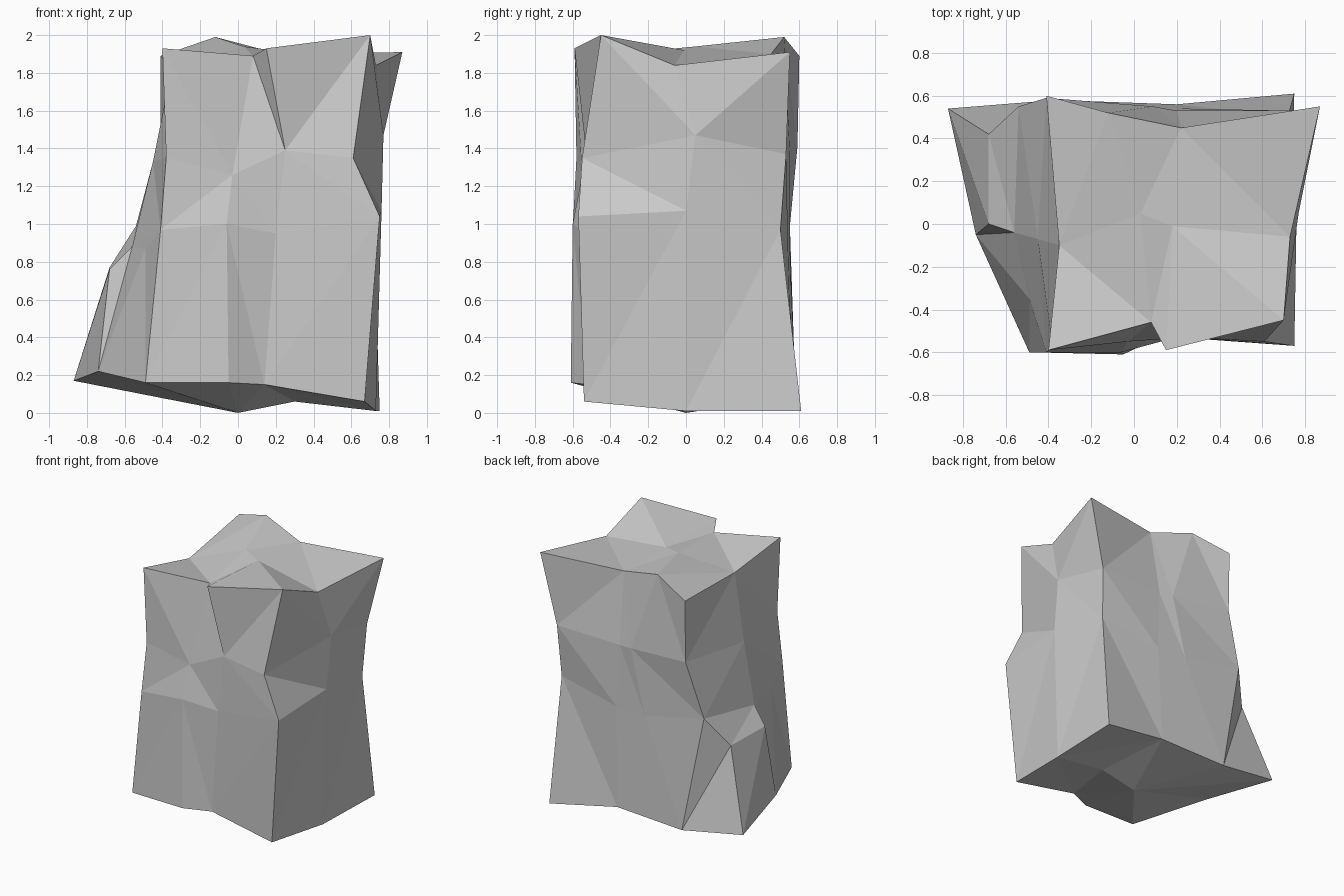
import bpy
import bmesh

default_cube = bpy.data.objects.get("Cube")
if default_cube:
    bpy.data.objects.remove(default_cube, do_unlink=True)

# One flat stone colour
stone = bpy.data.materials.new("stone_grey")
stone.use_nodes = True
grey = (0.6, 0.6, 0.6, 1.0)
stone.diffuse_color = grey
stone.node_tree.nodes["Principled BSDF"].inputs["Base Color"].default_value = grey

bm = bmesh.new()


def ring(front, right, back, left):
    """Loop around the block: front left to right, then round the back."""
    return [bm.verts.new(p) for p in front + [right] + back + [left]]


def add_face(*corners):
    bm.faces.new(corners)


def split_quad(low_left, low_right, high_right, high_left, slant):
    """Two triangles whose shared edge leans the way of the slant sign."""
    if slant == "/":
        add_face(low_left, low_right, high_right)
        add_face(low_left, high_right, high_left)
    else:
        add_face(low_left, low_right, high_left)
        add_face(low_right, high_right, high_left)


def wall(lower, upper, slants):
    """Band of facets between two loops; a dot leaves a gap."""
    count = len(lower)
    for i, slant in enumerate(slants):
        if slant != ".":
            j = (i + 1) % count
            split_quad(lower[i], lower[j], upper[j], upper[i], slant)


def cap(loop, inner, front_slants, back_slants):
    """Closes a loop with two rows of facets through the inner points."""
    middle = [loop[9]] + [bm.verts.new(p) for p in inner] + [loop[4]]
    rows = [loop[:4], middle, loop[8:4:-1]]
    for near, far, slants in zip(rows, rows[1:], (front_slants, back_slants)):
        for i, slant in enumerate(slants):
            split_quad(near[i], near[i + 1], far[i + 1], far[i], slant)


# Four chipped loops from the foot to the crown
foot = ring(
    front=[(-.49, -.6, .16), (-.05, -.61, .16), (.14, -.52, .15), (.67, -.54, .06)],
    right=(.73, 0, .01),
    back=[(.75, .61, .01), (.2, .56, .11), (-.37, .58, .09), (-.87, .54, .17)],
    left=(-.74, -.05, .22))
waist = ring(
    front=[(-.41, -.6, .97), (-.06, -.6, 1), (.2, -.53, .95), (.75, -.57, 1.04)],
    right=(.76, 0, 1.07),
    back=[(.72, .5, .97), (.22, .54, .88), (-.03, .55, .88), (-.54, .55, .99)],
    left=(-.56, -.04, .88))
chest = ring(
    front=[(-.38, -.58, 1.35), (-.03, -.55, 1.26), (.25, -.53, 1.39), (.61, -.55, 1.35)],
    right=(.77, .05, 1.47),
    back=[(.74, .53, 1.37), (.2, .53, 1.36), (.09, .55, 1.37), (-.41, .59, 1.41)],
    left=(-.45, -.07, 1.33))
crown = ring(
    front=[(-.4, -.59, 1.93), (.08, -.46, 1.89), (.15, -.59, 1.93), (.7, -.45, 2)],
    right=(.73, -.06, 1.84),
    back=[(.87, .55, 1.91), (.22, .45, 1.9), (-.12, .52, 1.99), (-.41, .6, 1.89)],
    left=(-.35, -.1, 1.83))

# Walls, with the lower left corner left open for the ledge
wall(foot, waist, "/\\///\\/...")
wall(waist, chest, "/\\\\\\\\\\\\\\/\\")
wall(chest, crown, "\\\\/\\//\\\\/\\")

# Broken ledge on the lower left corner
ledge_back = bm.verts.new((-.68, .42, .77))
ledge_mid = bm.verts.new((-.68, 0, .76))
crevice = bm.verts.new((-.49, -.35, .87))
add_face(foot[7], waist[8], waist[7])
add_face(foot[7], ledge_back, waist[8])
add_face(foot[7], foot[8], ledge_back)
split_quad(ledge_back, ledge_mid, waist[9], waist[8], "/")
split_quad(foot[8], foot[9], ledge_mid, ledge_back, "/")
add_face(foot[9], waist[9], ledge_mid)
add_face(foot[9], crevice, waist[9])
add_face(crevice, waist[0], waist[9])
add_face(foot[0], waist[0], crevice)
add_face(foot[9], foot[0], crevice)

# Uneven top and pointed underside
cap(crown, [(.03, .05, 1.94), (.18, -.01, 1.92)], "\\/\\", "//\\")
cap(foot, [(0, 0, 0), (.3, 0, .06)], "/\\/", "\\/\\")

bmesh.ops.recalc_face_normals(bm, faces=bm.faces[:])
mesh = bpy.data.meshes.new("rock_block")
bm.to_mesh(mesh)
bm.free()
mesh.materials.append(stone)
rock_block = bpy.data.objects.new("rock_block", mesh)
bpy.context.collection.objects.link(rock_block)
